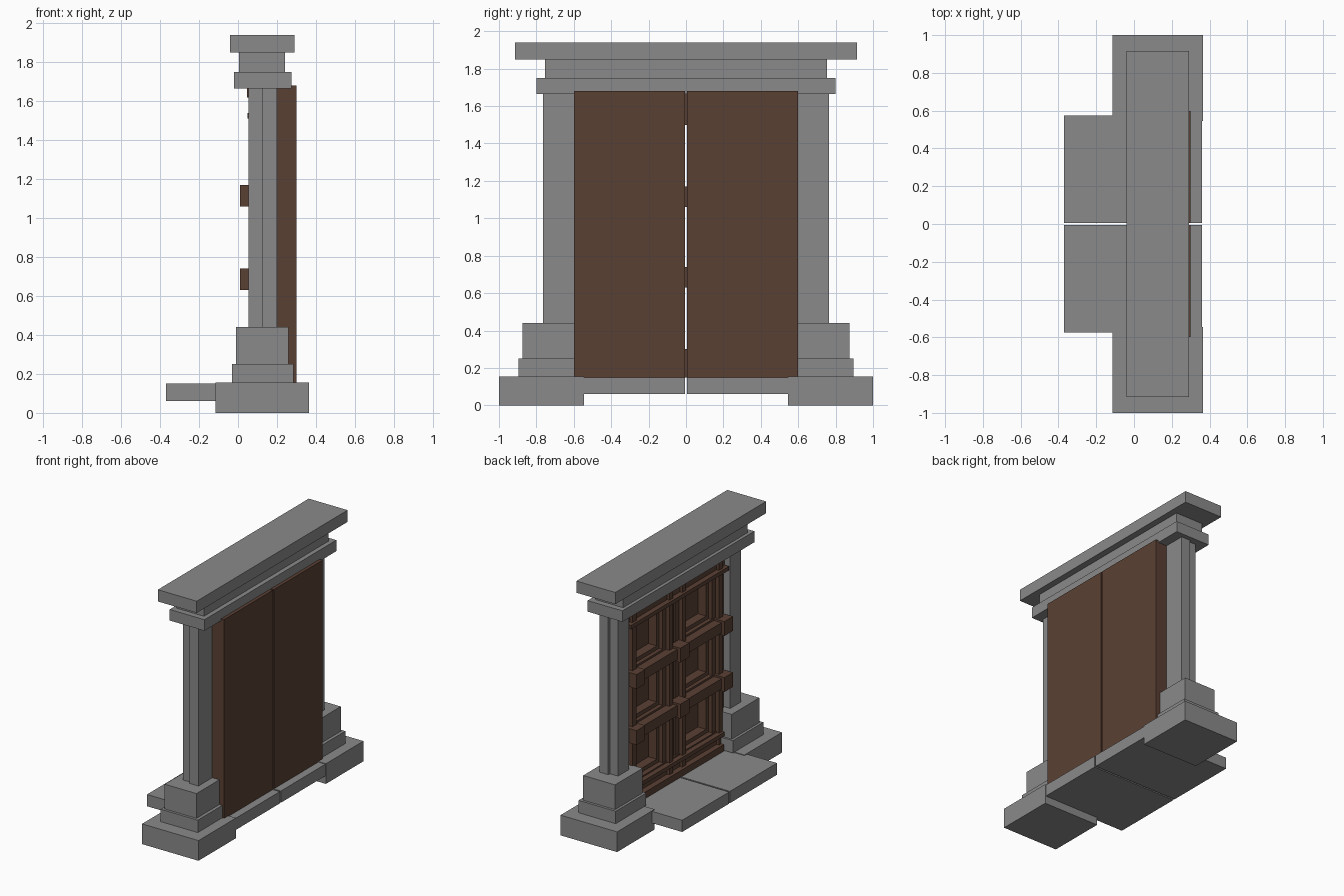
import bpy
import bmesh

cube = bpy.data.objects.get("Cube")
if cube:
    bpy.data.objects.remove(cube, do_unlink=True)


def material(name, rgb):
    mat = bpy.data.materials.new(name)
    mat.use_nodes = True
    color = (*rgb, 1.0)
    mat.diffuse_color = color
    mat.node_tree.nodes["Principled BSDF"].inputs["Base Color"].default_value = color
    return mat


stone = material("grey stone", (0.254, 0.254, 0.254))
wood = material("brown wood", (0.102, 0.051, 0.034))


def boxes(name, mat, *ranges):
    """One object made of boxes, each given as (x range, y range, z range)."""
    bm = bmesh.new()
    for spans in ranges:
        made = bmesh.ops.create_cube(bm, size=1.0)
        for v in made["verts"]:
            for axis, (low, high) in enumerate(spans):
                v.co[axis] = low if v.co[axis] < 0 else high
    mesh = bpy.data.meshes.new(name)
    bm.to_mesh(mesh)
    bm.free()
    mesh.materials.append(mat)
    obj = bpy.data.objects.new(name, mesh)
    bpy.context.collection.objects.link(obj)
    return obj


def span(side, a, b):
    """A y range mirrored to the chosen side."""
    return tuple(sorted((side * a, side * b)))


# Stepped lintel and cornice
boxes("lintel", stone, ((-0.02, 0.275), (-0.80, 0.80), (1.665, 1.75)))
boxes("frieze", stone, ((0.005, 0.24), (-0.755, 0.755), (1.75, 1.85)))
boxes("cornice", stone, ((-0.04, 0.29), (-0.915, 0.915), (1.85, 1.94)))

# Raised panel rows, between the rails
rows = [(0.30, 0.63), (0.74, 1.06), (1.17, 1.50)]
bars = [(0.63, 0.74), (1.06, 1.17)]

for side, label in ((1, "back"), (-1, "front")):
    # Pillar with its stepped base
    boxes(label + "_plinth", stone, ((-0.115, 0.365), span(side, 0.545, 1.0), (0, 0.155)))
    boxes(label + "_base_step", stone, ((-0.03, 0.285), span(side, 0.525, 0.895), (0.155, 0.25)))
    boxes(label + "_base_block", stone, ((-0.01, 0.26), span(side, 0.54, 0.875), (0.25, 0.44)))
    boxes(label + "_pillar", stone,
          ((0.125, 0.20), span(side, 0.595, 0.765), (0.44, 1.665)),
          ((0.055, 0.125), span(side, 0.615, 0.745), (0.44, 1.665)))

    # Threshold slab
    boxes(label + "_threshold", stone, ((-0.37, 0.36), span(side, 0.006, 0.575), (0.06, 0.15)))

    # Door leaf and the stiles on its panelled face
    boxes(label + "_door_leaf", wood, ((0.20, 0.30), span(side, 0.006, 0.598), (0.15, 1.68)))
    boxes(label + "_door_stiles", wood,
          ((0.10, 0.20), span(side, 0.01, 0.14), (0.15, 1.66)),
          ((0.10, 0.20), span(side, 0.46, 0.595), (0.15, 1.66)),
          ((0.07, 0.10), span(side, 0.055, 0.10), (0.15, 1.66)),
          ((0.07, 0.10), span(side, 0.50, 0.55), (0.15, 1.66)))

    # Inner step around every recessed panel
    steps = []
    for low, high in rows:
        steps += [((0.13, 0.20), span(side, 0.14, 0.17), (low, high)),
                  ((0.13, 0.20), span(side, 0.43, 0.46), (low, high)),
                  ((0.13, 0.20), span(side, 0.17, 0.43), (low, low + 0.03)),
                  ((0.13, 0.20), span(side, 0.17, 0.43), (high - 0.03, high))]
    boxes(label + "_panel_steps", wood, *steps)

    # Crossbars with an outer end block
    for i, (low, high) in enumerate(bars):
        boxes(f"{label}_crossbar_{i + 1}", wood,
              ((0.10, 0.20), span(side, 0.14, 0.46), (low, high)),
              ((0.035, 0.10), span(side, 0.05, 0.50), (low + 0.015, high - 0.015)),
              ((0.01, 0.10), span(side, 0.48, 0.585), (low, high)))

# Blocks joining the crossbars in the middle
for i, bar in enumerate(bars):
    boxes(f"centre_block_{i + 1}", wood, ((0.01, 0.10), (-0.055, 0.055), bar))

# Full-width rails with raised mouldings
full = (-0.595, 0.595)
boxes("top_rail", wood,
      ((0.09, 0.20), full, (1.50, 1.665)),
      ((0.045, 0.09), full, (1.62, 1.665)),
      ((0.05, 0.09), full, (1.51, 1.54)))
boxes("bottom_rail", wood,
      ((0.09, 0.20), full, (0.15, 0.30)),
      ((0.045, 0.09), full, (0.15, 0.20)),
      ((0.05, 0.09), full, (0.26, 0.29)))
